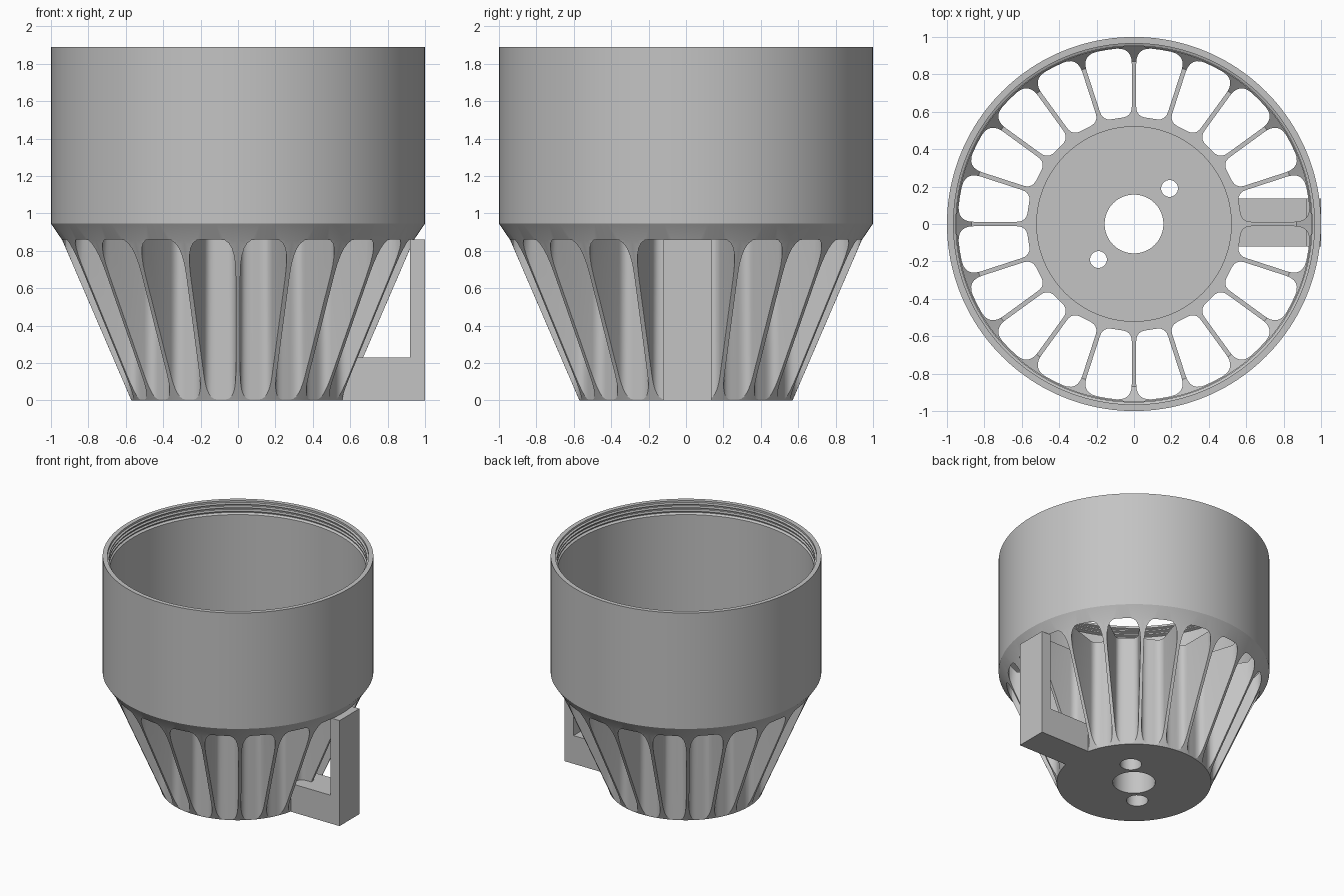
import bpy, bmesh
from math import sin, cos, asin, radians, tau

cube = bpy.data.objects.get("Cube")
if cube:
    bpy.data.objects.remove(cube, do_unlink=True)

grey = bpy.data.materials.new("grey_plastic")
grey.use_nodes = True
grey.diffuse_color = (0.55, 0.55, 0.55, 1)
grey.node_tree.nodes["Principled BSDF"].inputs["Base Color"].default_value = (0.55, 0.55, 0.55, 1)


def make_object(name, bm):
    bmesh.ops.recalc_face_normals(bm, faces=bm.faces)
    mesh = bpy.data.meshes.new(name)
    bm.to_mesh(mesh)
    bm.free()
    mesh.materials.append(grey)
    obj = bpy.data.objects.new(name, mesh)
    bpy.context.collection.objects.link(obj)
    return obj


def lathe(name, profile, segments=160):
    """Revolve a closed (radius, height) outline around z."""
    bm = bmesh.new()
    rings = [[bm.verts.new((r * cos(tau * i / segments), r * sin(tau * i / segments), z))
              for r, z in profile] for i in range(segments)]
    n = len(profile)
    for i in range(segments):
        a, b = rings[i], rings[(i + 1) % segments]
        for j in range(n):
            k = (j + 1) % n
            bm.faces.new((a[j], a[k], b[k], b[j]))
    return make_object(name, bm)


def add_prism(bm, outline, z0, z1):
    """Extrude an xy outline between two heights."""
    low = [bm.verts.new((x, y, z0)) for x, y in outline]
    high = [bm.verts.new((x, y, z1)) for x, y in outline]
    bm.faces.new(low[::-1])
    bm.faces.new(high)
    n = len(outline)
    for i in range(n):
        j = (i + 1) % n
        bm.faces.new((low[i], low[j], high[j], high[i]))


def circle(x, y, r, n=32):
    return [(x + r * cos(tau * i / n), y + r * sin(tau * i / n)) for i in range(n)]


def slot_outline(centre, r_in=0.572, r_out=0.942, half_rib=0.012, steps=6):
    """Wedge with rounded corners, lying between two neighbouring ribs."""
    def edge(r):
        return radians(9) - asin(half_rib / r)

    def corner(r, fillet, inward):
        a, b, c = (r + inward * fillet, edge(r + inward * fillet)), (r, edge(r)), (r, edge(r) - fillet / r)
        pts = []
        for s in range(steps + 1):
            t = s / steps
            pts.append(tuple((1 - t) ** 2 * a[k] + 2 * t * (1 - t) * b[k] + t * t * c[k] for k in (0, 1)))
        return pts

    half = corner(r_in, 0.055, 1)[::-1] + corner(r_out, 0.085, -1)
    polar = [(r_in, 0)] + half + [(r_out, 0)] + [(r, -a) for r, a in half[::-1]]
    return [(r * cos(centre + a), r * sin(centre + a)) for r, a in polar]


def cut(target, bm):
    cutter = make_object("cutter", bm)
    cutter.hide_render = True
    mod = target.modifiers.new("cut", 'BOOLEAN')
    mod.operation, mod.solver, mod.object = 'DIFFERENCE', 'EXACT', cutter
    bpy.context.view_layer.objects.active = target
    bpy.ops.object.modifier_apply(modifier=mod.name)
    bpy.data.objects.remove(cutter, do_unlink=True)


# Cup with tapered base, inner pot and ring grooves under the rim
outer = [(0.157, 0), (0.57, 0), (0.94, 0.857), (1, 0.945), (1, 1.89)]
rim = [(0.965, 1.89)]
for i in range(3):
    z = 1.875 - i * 0.028
    rim += [(0.965, z), (0.952, z - 0.006), (0.952, z - 0.014), (0.965, z - 0.02)]
inner = [(0.965, 1.795), (0.947, 1.785), (0.947, 0.98), (0.87, 0.9),
         (0.52, 0.9), (0.52, 0.2), (0.157, 0.2)]
body = lathe("cup_body", outer + rim + inner)

# Twenty vertical air slots
bm = bmesh.new()
for i in range(20):
    add_prism(bm, slot_outline(radians(9 + 18 * i)), -0.1, 1.1)
cut(body, bm)

# Screw holes with wide recesses underneath
for radius, top in ((0.08, 0.13), (0.045, 0.4)):
    bm = bmesh.new()
    for s in (1, -1):
        add_prism(bm, circle(0.19 * s, 0.19 * s, radius), -0.1, top)
    cut(body, bm)

# Side bracket: arm at the bottom and upright plate
bm = bmesh.new()
profile = [(0.54, 0), (1, 0), (1, 0.86), (0.92, 0.86), (0.92, 0.23), (0.54, 0.23)]
add_prism(bm, profile, -0.12, 0.135)
for v in bm.verts:
    x, z, y = v.co
    v.co = (x, y, z)
bracket = make_object("side_bracket", bm)

for obj in (body, bracket):
    bpy.ops.object.select_all(action='DESELECT')
    obj.select_set(True)
    bpy.context.view_layer.objects.active = obj
    bpy.ops.object.shade_smooth_by_angle(angle=radians(20))
